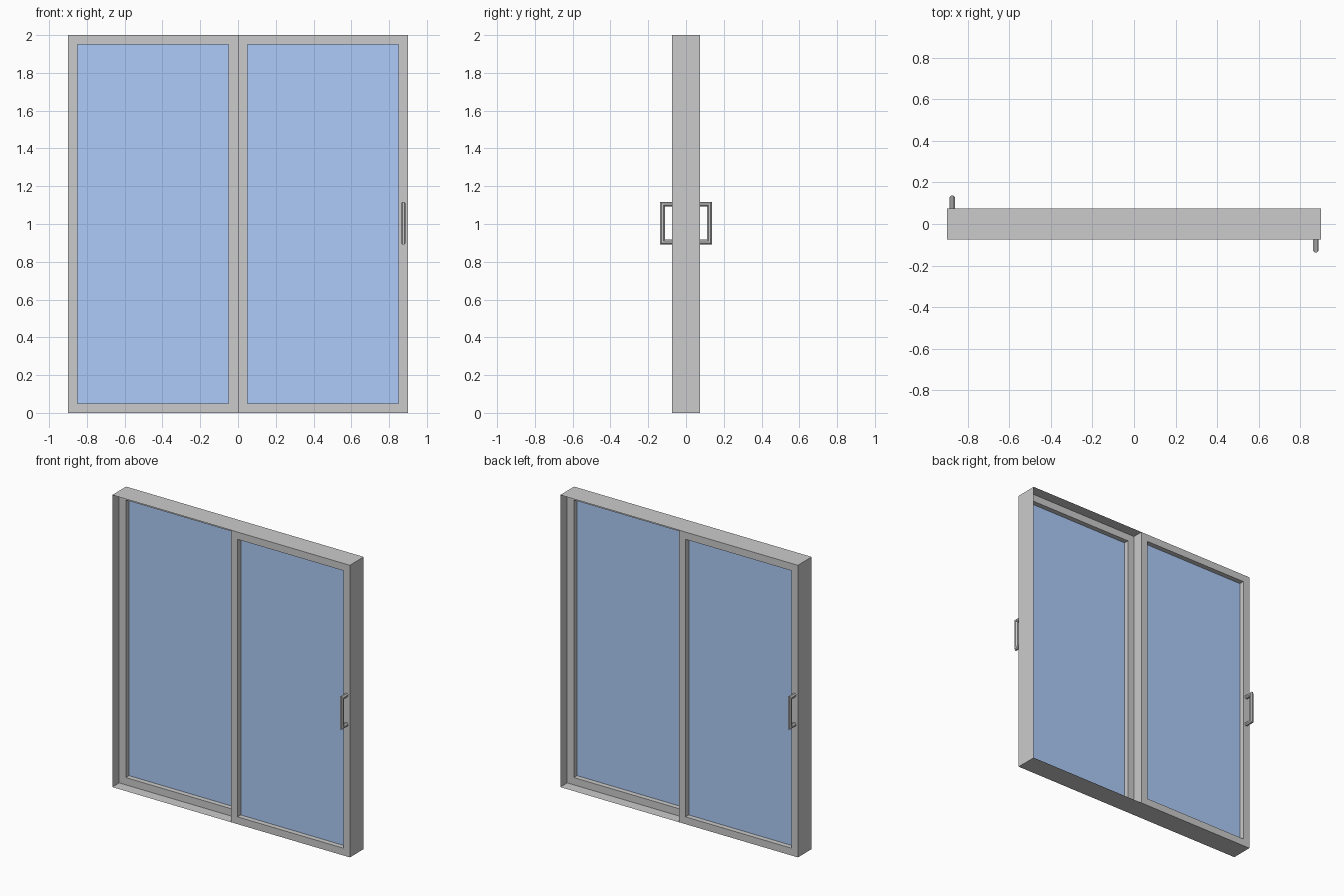
import bpy, bmesh
from math import pi, cos, sin
from mathutils import Vector

if "Cube" in bpy.data.objects:
    bpy.data.objects.remove(bpy.data.objects["Cube"])

W, H, D = 0.9, 2.0, 0.075   # half width, height, half depth
B = 0.05                    # border of each sash


def make(name, verts, faces, mat=None, turned=False, closed=True):
    me = bpy.data.meshes.new(name)
    bm = bmesh.new()
    vs = [bm.verts.new(v) for v in verts]
    for f in faces:
        bm.faces.new([vs[i] for i in f])
    if closed:
        bmesh.ops.recalc_face_normals(bm, faces=bm.faces)
    bm.to_mesh(me)
    bm.free()
    if mat:
        me.materials.append(mat)
    ob = bpy.data.objects.new(name, me)
    bpy.context.collection.objects.link(ob)
    if turned:
        ob.rotation_euler.z = pi
    return ob


def rect(x0, x1, z0, z1, y):
    return [(x0, y, z0), (x1, y, z0), (x1, y, z1), (x0, y, z1)]


def bridge(a, b, n):
    return [(a + i, a + (i + 1) % n, b + (i + 1) % n, b + i) for i in range(n)]


glass = bpy.data.materials.new("glass_blue")
glass.diffuse_color = (0.42, 0.6, 0.94, 1)
glass.use_nodes = True
glass.node_tree.nodes["Principled BSDF"].inputs["Base Color"].default_value = glass.diffuse_color

# thin outer casing, open at front and back
make("outer_casing", rect(-W, W, 0, H, -D) + rect(-W, W, 0, H, D), bridge(0, 4, 4))

# front sash on the right, back sash is the same turned half a circle
for side, turned in (("front", False), ("back", True)):
    # sash ring: outer front, inner front, inner back, outer back
    v = (rect(0, W, 0, H, -D) + rect(B, W - B, B, H - B, -D)
         + rect(B, W - B, B, H - B, 0) + rect(0, W, 0, H, 0))
    f = bridge(0, 4, 4) + bridge(4, 8, 4) + bridge(8, 12, 4) + bridge(12, 0, 4)
    make(side + "_sash", v, f, turned=turned)

    # thin pane in the middle of the sash
    y, t = -D / 2, 0.003
    v = rect(B, W - B, B, H - B, y - t) + rect(B, W - B, B, H - B, y + t)
    f = bridge(0, 4, 4) + [(0, 1, 2, 3), (4, 5, 6, 7)]
    make(side + "_pane", v, f, glass, turned)

    # pull handle: octagonal tube with mitred corners
    n, r, x = 8, 0.0125 / cos(pi / 8), W - B / 2
    path = [((-D, 0.905), (0, -1)), ((-0.124, 0.905), (-1, -1)),
            ((-0.124, 1.105), (-1, 1)), ((-D, 1.105), (0, 1))]
    v, f = [], []
    for (py, pz), (my, mz) in path:
        for i in range(n):
            a = 2 * pi * (i + 0.5) / n
            c, s = r * cos(a), r * sin(a)
            v.append(Vector((x + c, py + s * my, pz + s * mz)))
    for k in range(3):
        f += bridge(k * n, (k + 1) * n, n)
    f += [tuple(range(n)), tuple(range(3 * n, 4 * n))]
    make(side + "_handle", v, f, turned=turned)
